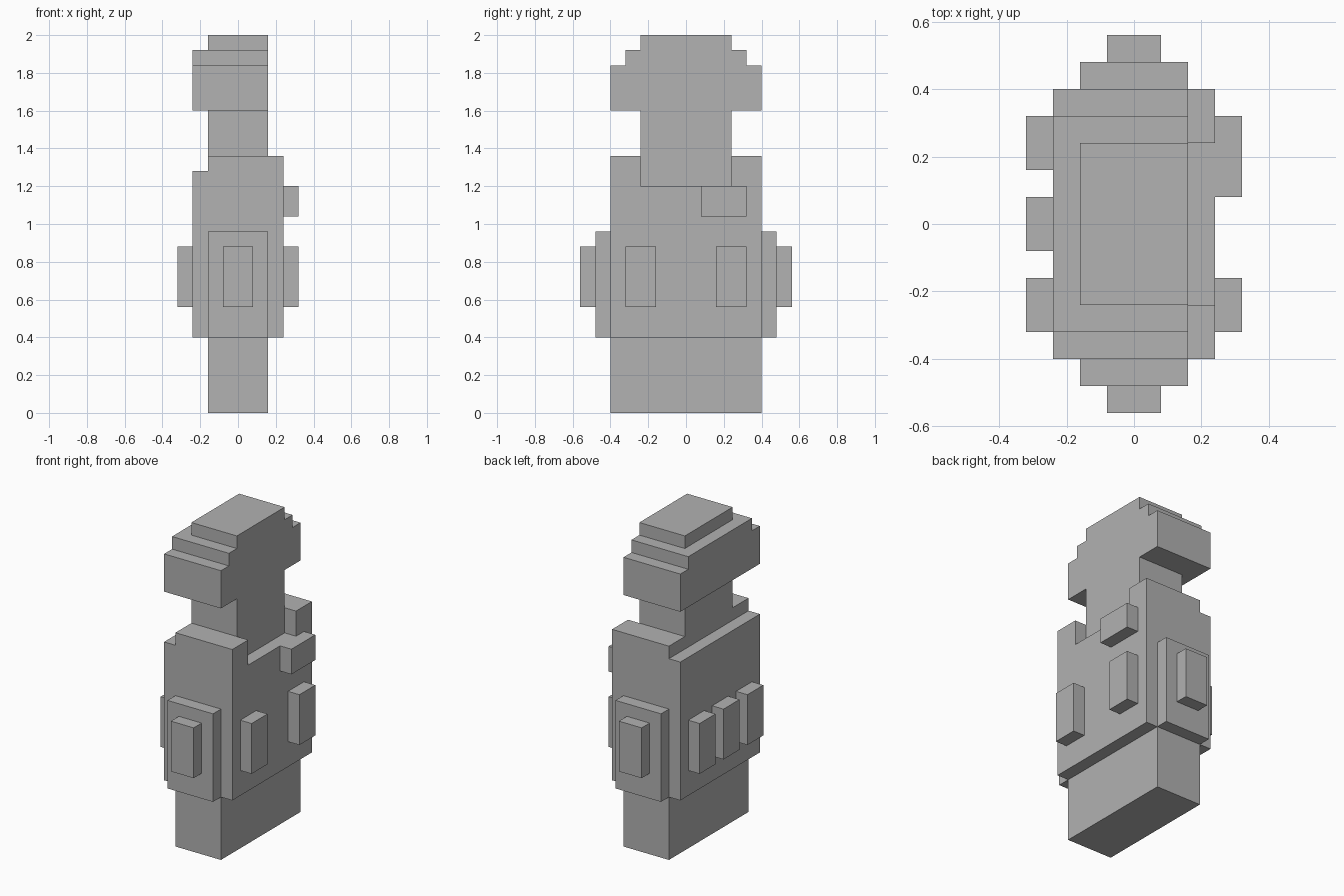
import bpy
import bmesh

cube = bpy.data.objects.get("Cube")
if cube:
    bpy.data.objects.remove(cube, do_unlink=True)

grey = bpy.data.materials.new("plain grey")
grey.use_nodes = True
colour = (0.445, 0.445, 0.445, 1)
grey.diffuse_color = colour
grey.node_tree.nodes["Principled BSDF"].inputs["Base Color"].default_value = colour

U = 0.08  # size of one block


def extrude(name, axis, profile, start, end):
    """Extrude a profile along x (profile in y, z) or along y (profile in x, z)."""
    bm = bmesh.new()
    points = [(start, a, b) if axis == "x" else (a, start, b) for a, b in profile]
    face = bm.faces.new([bm.verts.new([c * U for c in p]) for p in points])
    moved = bmesh.ops.extrude_face_region(bm, geom=[face])["geom"]
    step = (end - start) * U
    offset = (step, 0, 0) if axis == "x" else (0, step, 0)
    bmesh.ops.translate(bm, vec=offset,
                        verts=[v for v in moved if isinstance(v, bmesh.types.BMVert)])
    bmesh.ops.recalc_face_normals(bm, faces=bm.faces)
    mesh = bpy.data.meshes.new(name)
    bm.to_mesh(mesh)
    bm.free()
    mesh.materials.append(grey)
    obj = bpy.data.objects.new(name, mesh)
    bpy.context.collection.objects.link(obj)
    return obj


def box(name, x, y, z):
    corners = [(y[0], z[0]), (y[1], z[0]), (y[1], z[1]), (y[0], z[1])]
    return extrude(name, "x", corners, x[0], x[1])


def mirrored(half):
    """Complete a half profile, listed bottom to top, across y = 0."""
    return half + [(-y, z) for y, z in reversed(half)]


# Base, torso core and neck
box("base", (-2, 2), (-5, 5), (0, 5))
box("torso_core", (-2, 2), (-5, 5), (5, 17))
box("neck", (-2, 2), (-3, 3), (17, 20))

# Side slabs: plain on the right, notched on the left
box("right_side_slab", (-3, -2), (-5, 5), (5, 16))
extrude("left_side_slab", "x", mirrored([(5, 5), (5, 17), (3, 17), (3, 15)]), 2, 3)

# Head, with stepped crown
extrude("head_core", "x",
        mirrored([(5, 20), (5, 23), (4, 23), (4, 24), (3, 24), (3, 25)]), -2, 2)
extrude("head_right_slab", "x",
        mirrored([(5, 20), (5, 23), (4, 23), (4, 24)]), -3, -2)

# Front and back panels with raised blocks
for label, s in (("front", -1), ("back", 1)):
    box(label + "_panel", (-2, 2), sorted((5 * s, 6 * s)), (5, 12))
    box(label + "_block", (-1, 1), sorted((6 * s, 7 * s)), (7, 11))

# Raised blocks on the sides
for y in (-4, -1, 2):
    box("right_block", (-4, -3), (y, y + 2), (7, 11))
for y in (-4, 2):
    box("left_block", (3, 4), (y, y + 2), (7, 11))
box("left_upper_block", (3, 4), (1, 4), (13, 15))
